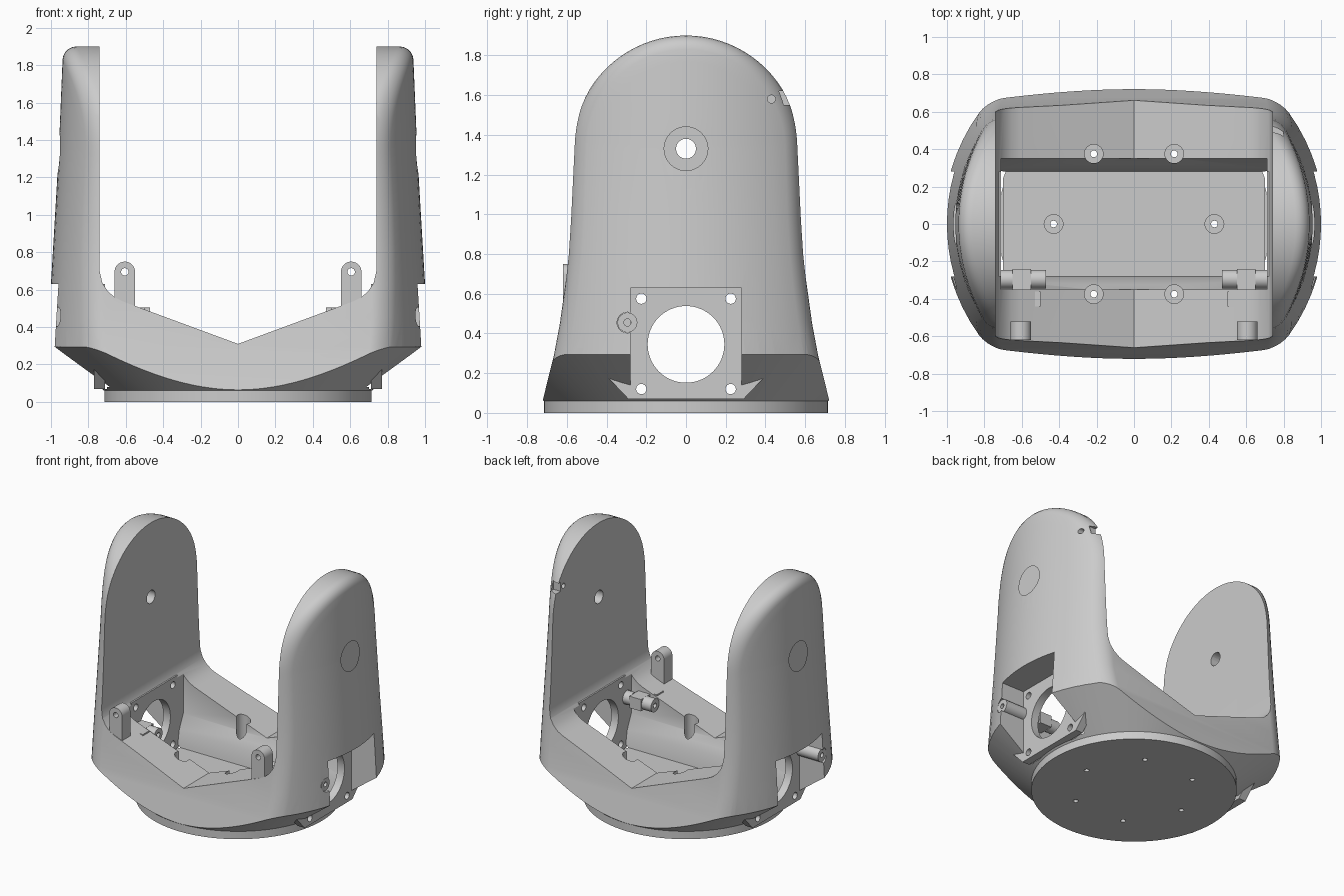
import bpy, bmesh
from math import sin, cos, pi, sqrt, radians

cube = bpy.data.objects.get("Cube")
if cube:
    bpy.data.objects.remove(cube)


def add_object(name, bm):
    bmesh.ops.recalc_face_normals(bm, faces=bm.faces)
    mesh = bpy.data.meshes.new(name)
    bm.to_mesh(mesh)
    bm.free()
    obj = bpy.data.objects.new(name, mesh)
    bpy.context.collection.objects.link(obj)
    return obj


def loft(name, rings):
    """Closed solid through equal-length rings, capped at both ends."""
    bm = bmesh.new()
    loops = [[bm.verts.new(p) for p in ring] for ring in rings]
    n = len(loops[0])
    for a, b in zip(loops, loops[1:]):
        for i in range(n):
            j = (i + 1) % n
            bm.faces.new((a[i], a[j], b[j], b[i]))
    bm.faces.new(loops[0])
    bm.faces.new(loops[-1])
    return add_object(name, bm)


def prism(name, pts, axis, lo, hi):
    place = {"x": lambda u, v, d: (d, u, v),
             "y": lambda u, v, d: (u, d, v),
             "z": lambda u, v, d: (u, v, d)}[axis]
    return loft(name, [[place(u, v, d) for u, v in pts] for d in (lo, hi)])


def circle(u, v, r, n=32):
    return [(u + r * cos(2 * pi * i / n), v + r * sin(2 * pi * i / n)) for i in range(n)]


def rect(u0, u1, v0, v1):
    return [(u0, v0), (u1, v0), (u1, v1), (u0, v1)]


def combine(target, tool, operation="DIFFERENCE"):
    mod = target.modifiers.new("cut", "BOOLEAN")
    mod.operation = operation
    mod.solver = "EXACT"
    mod.object = tool
    bpy.context.view_layer.objects.active = target
    bpy.ops.object.modifier_apply(modifier=mod.name)
    bpy.data.objects.remove(tool)


def interpolate(table, z):
    if z <= table[0][0]:
        return table[0][1]
    for (z0, a), (z1, b) in zip(table, table[1:]):
        if z <= z1:
            return a + (b - a) * (z - z0) / (z1 - z0)
    return table[-1][1]


# Body block: domed side profile with rounded shoulders onto a tapering round wall
FLARE = [(0.725, -0.05), (0.722, 0.06), (0.665, 0.29), (0.635, 0.45),
         (0.61, 0.63), (0.592, 0.8), (0.58, 1.0), (0.57, 1.33)]
WALL = [(0.29, 1.02), (0.63, 1.0), (1.3, 0.96), (1.9, 0.935)]
DOME_R, DOME_Z, FILLET = 0.57, 1.33, 0.07


def body_block():
    # Each outline entry: edge point, spine height and half width
    side = [(y, z, z, y) for y, z in FLARE]
    steps = 40
    dome = [(-DOME_R * cos(pi * i / steps), DOME_Z + DOME_R * sin(pi * i / steps),
             DOME_Z, DOME_R) for i in range(1, steps)]
    outline = [(-y, z, c, w) for y, z, c, w in side] + dome + side[::-1]
    bm = bmesh.new()
    rows = []
    for y, z, c, w in outline:
        half = []
        inset = [FILLET * (1 - cos(pi / 2 * i / 5)) for i in range(6)]
        inset += [FILLET + (w - FILLET) * i / 8 for i in range(1, 9)]
        for d in inset:
            k = 1 - d / w
            py, pz = y * k, c + (z - c) * k
            drop = max(0, 1 - d / FILLET)
            x = sqrt(interpolate(WALL, pz) ** 2 - py ** 2)
            x -= FILLET * (1 - sqrt(1 - drop ** 2))
            half.append((x, py, pz))
        path = [(-x, py, pz) for x, py, pz in half[::-1]] + half
        rows.append([bm.verts.new(p) for p in path])
    for a, b in zip(rows, rows[1:]):
        for i in range(len(a) - 1):
            bm.faces.new((a[i], a[i + 1], b[i + 1], b[i]))
    bmesh.ops.remove_doubles(bm, verts=bm.verts, dist=0.0001)
    bmesh.ops.holes_fill(bm, edges=[e for e in bm.edges if e.is_boundary], sides=0)
    return add_object("yoke_body", bm)


body = body_block()

# Round base disc and the cone above it
cone = [(0.715, 0), (0.715, 0.06), (1.3, 0.51), (1.3, 2.2)]
combine(body, loft("base_cone", [[(x, y, z) for x, y in circle(0, 0, r, 128)]
                                 for r, z in cone]), "INTERSECT")

# Opening between the arms with a shallow V bottom
gap = [(0.61, 0.535), (0.655, 0.556), (0.695, 0.59), (0.725, 0.635), (0.74, 0.7), (0.74, 2.2)]
combine(body, prism("gap", [(0, 0.31)] + gap + [(-x, z) for x, z in gap[::-1]], "y", -1, 1))

# Trough across the floor
trough = [(0.28, 0.08), (0.30, 0.2), (0.35, 0.31), (0.35, 0.8)]
combine(body, prism("trough", trough + [(-y, z) for y, z in trough[::-1]], "x", -0.71, 0.71))

# Bolt holes with counterbores in the floor
for x, y in [(0.43, 0), (-0.43, 0)] + [(sx * 0.215, sy * 0.375) for sx in (1, -1) for sy in (1, -1)]:
    combine(body, prism("bolt_head", circle(x, y, 0.05), "z", 0.055, 0.7))
    combine(body, prism("bolt_hole", circle(x, y, 0.018, 16), "z", -0.1, 0.1))

parts = [body]
ROD_Y, ROD_Z = -0.295, 0.455
for s, side in ((1, "left"), (-1, "right")):
    # Motor pocket, pivot hole and rod channel in each arm
    combine(body, prism("pocket", rect(-0.28, 0.28, 0.07, 0.63), "x", s * 0.7, s * 1.2))
    combine(body, prism("pivot_hole", circle(0, 1.33, 0.05), "x", s * 0.7, s * 1.2))
    combine(body, prism("pivot_recess", circle(0, 1.33, 0.11, 48), "x", s * 0.85, s * 1.2))
    combine(body, prism("rod_channel", circle(ROD_Y, ROD_Z, 0.052), "x", s * 0.65, s * 1.2))

    # Motor plate with flared feet
    edge = [(0.28, 0.63), (0.28, 0.14), (0.39, 0.175), (0.29, 0.07)]
    plate = prism(side + "_motor_plate", edge + [(-y, z) for y, z in edge[::-1]],
                  "x", s * 0.71, s * 0.77)
    combine(plate, prism("motor_hole", circle(0, 0.345, 0.193, 64), "x", s * 0.6, s * 0.9))
    for y in (-0.225, 0.225):
        for z in (0.12, 0.575):
            combine(plate, prism("screw_hole", circle(y, z, 0.026, 24), "x", s * 0.6, s * 0.9))

    # Hollow pivot rods and the bracket that holds them
    for label, lo, hi in (("inner", 0.47, 0.55), ("outer", 0.65, 0.95)):
        rod = prism(f"{side}_{label}_rod", circle(ROD_Y, ROD_Z, 0.05), "x", s * lo, s * hi)
        combine(rod, prism("rod_bore", circle(ROD_Y, ROD_Z, 0.018, 16), "x", s * 0.4, s * 1.1))
        parts.append(rod)
    block = prism(side + "_rod_block", rect(-0.37, -0.24, 0.41, 0.5), "x", s * 0.55, s * 0.65)
    shelf = prism(side + "_rod_shelf", rect(-0.44, -0.36, 0.4, 0.505), "x", s * 0.5, s * 0.72)

    # Upright eyelet tab with a rounded top
    top = [(s * 0.605 + 0.055 * cos(pi * i / 16), 0.695 + 0.055 * sin(pi * i / 16))
           for i in range(17)]
    tab = prism(side + "_tab", top + [(s * 0.605 - 0.055, 0.45), (s * 0.605 + 0.055, 0.45)],
                "y", -0.62, -0.52)
    combine(tab, prism("tab_hole", circle(s * 0.605, 0.695, 0.02, 24), "y", -0.8, -0.4))
    parts += [plate, block, shelf, tab]

# Latch notch and pin hole on the rear edge of the left arm
combine(body, prism("latch_notch", rect(0.465, 0.65, 1.55, 1.62), "x", 0.7, 0.8))
combine(body, prism("latch_hole", circle(0.43, 1.58, 0.02, 20), "x", 0.7, 1.1))

# Smooth curved walls, keep crisp edges
bpy.ops.object.select_all(action="DESELECT")
for obj in parts:
    obj.select_set(True)
bpy.context.view_layer.objects.active = body
bpy.ops.object.shade_smooth_by_angle(angle=radians(30))
